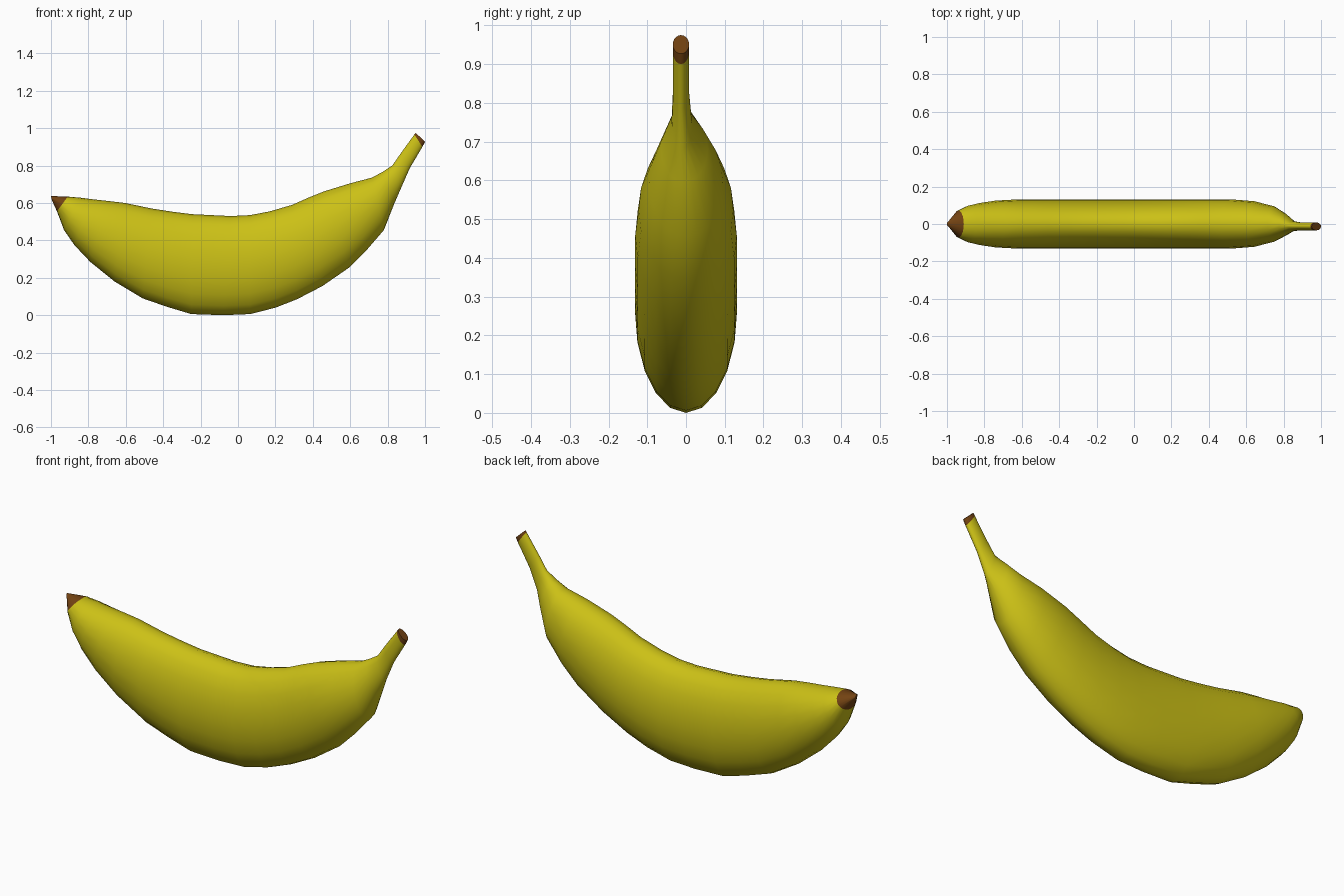
import bpy, bmesh, math

if "Cube" in bpy.data.objects:
    bpy.data.objects.remove(bpy.data.objects["Cube"])

def material(name, rgb):
    m = bpy.data.materials.new(name)
    m.diffuse_color = (*rgb, 1)
    m.use_nodes = True
    m.node_tree.nodes["Principled BSDF"].inputs["Base Color"].default_value = m.diffuse_color
    return m

yellow = material("yellow peel", (0.60, 0.53, 0.008))
brown = material("brown ends", (0.17, 0.055, 0.006))

# Cross-sections: inner edge x, z, outer edge x, z, half width, y offset
sections = [
    (-1.0, .637, -.995, .615, .008, 0),
    (-.91, .634, -.968, .555, .072, 0),
    (-.84, .628, -.93, .455, .098, 0),
    (-.78, .62, -.875, .375, .112, 0),
    (-.69, .61, -.79, .285, .125, 0),
    (-.605, .60, -.66, .18, .131, 0),
    (-.46, .57, -.51, .09, .132, 0),
    (-.35, .553, -.38, .045, .132, 0),
    (-.245, .54, -.25, .006, .132, 0),
    (-.04, .53, -.08, 0, .132, 0),
    (.065, .535, .065, .006, .132, 0),
    (.17, .555, .20, .04, .132, 0),
    (.29, .59, .315, .085, .132, 0),
    (.38, .63, .45, .155, .132, 0),
    (.46, .662, .595, .255, .131, 0),
    (.60, .705, .685, .345, .122, 0),
    (.715, .735, .78, .455, .095, 0),
    (.775, .767, .835, .595, .060, -.004),
    (.825, .80, .872, .68, .027, -.011),
    (.87, .865, .918, .785, .021, -.013),
    (.943, .966, .986, .90, .021, -.013),
    (.95, .975, 1.0, .927, .021, -.013),
]
SIDES = 20
bm = bmesh.new()

# Skin of elliptical rings from blossom tip to stem
rings = []
for tx, tz, bx, bz, w, oy in sections:
    ring = []
    for k in range(SIDES):
        a = 2 * math.pi * k / SIDES
        c = (1 + math.cos(a)) / 2
        ring.append(bm.verts.new((bx + (tx - bx) * c, oy + w * math.sin(a), bz + (tz - bz) * c)))
    rings.append(ring)
last = len(rings) - 2
for i in range(len(rings) - 1):
    for k in range(SIDES):
        j = (k + 1) % SIDES
        f = bm.faces.new((rings[i][k], rings[i][j], rings[i + 1][j], rings[i + 1][k]))
        f.material_index = 1 if i in (0, last) else 0
# End caps
for ring in (rings[0], rings[-1]):
    bm.faces.new(ring).material_index = 1
bmesh.ops.recalc_face_normals(bm, faces=bm.faces)

mesh = bpy.data.meshes.new("banana")
bm.to_mesh(mesh)
bm.free()
mesh.materials.append(yellow)
mesh.materials.append(brown)
obj = bpy.data.objects.new("banana", mesh)
bpy.context.collection.objects.link(obj)
bpy.context.view_layer.objects.active = obj
obj.select_set(True)
bpy.ops.object.shade_smooth_by_angle(angle=math.radians(45))
